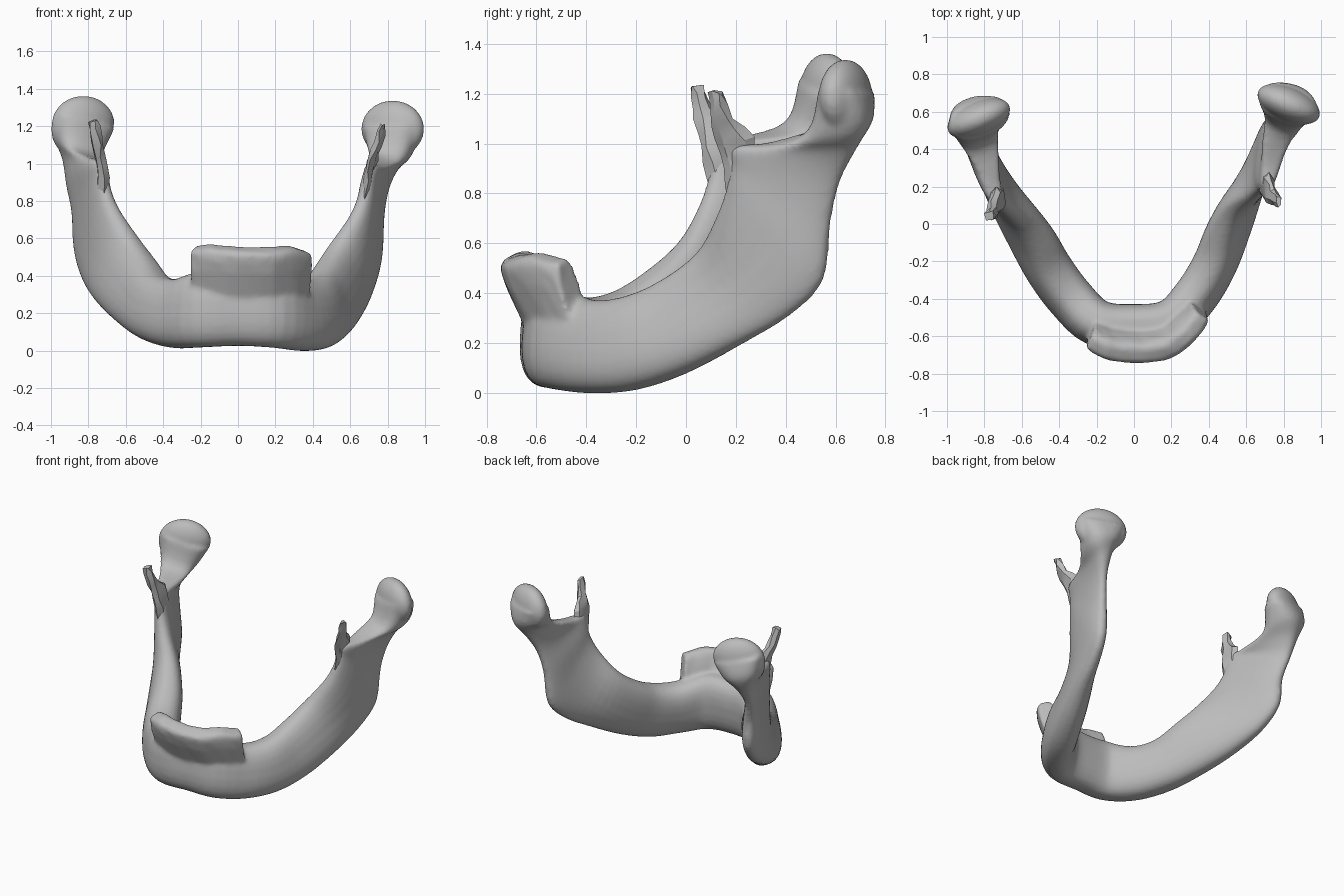
import bpy, bmesh, math, random
from mathutils import Vector, Matrix

random.seed(4)
cube = bpy.data.objects.get("Cube")
if cube:
    bpy.data.objects.remove(cube)

bone = bpy.data.materials.new("bone_grey")
bone.use_nodes = True
bone.diffuse_color = (0.5, 0.5, 0.5, 1)
bone.node_tree.nodes["Principled BSDF"].inputs["Base Color"].default_value = (0.5, 0.5, 0.5, 1)


def clamp(v):
    return max(0.0, min(1.0, v))


def to_right(p):
    """Mirror a point to the right side, whose lower edge is wider and higher."""
    edge = max(0.3, 1 - clamp((p.z - p.y - 0.35) / 0.35))
    flare = 0.12 * edge * clamp((p.y + 0.5) / 0.85) * (1 - clamp((p.z - 0.9) / 0.3))
    lift = 0.07 * edge * clamp((p.y + 0.6) / 0.5) * (1 - clamp((p.z - 0.45) / 0.4))
    side = clamp(p.x / 0.5)
    return Vector((-p.x - flare, p.y - 0.075 * side * clamp(p.z / 0.6),
                   p.z + side * (lift + 0.025 * clamp(p.z / 1.1))))


def section(row):
    """Row: lower edge point, upper edge point, thickness."""
    return Vector(row[:3]), Vector(row[3:6]), row[6]


def right_section(s):
    return to_right(s[0]), to_right(s[1]), s[2] * 1.08


def spline(a, b, c, d, t):
    return 0.5 * (2 * b + (c - a) * t + (2 * a - 5 * b + 4 * c - d) * t**2
                  + (3 * b - a - 3 * c + d) * t**3)


def refine(sections, steps):
    out = []
    for i in range(len(sections) - 1):
        four = [sections[max(0, min(len(sections) - 1, i + k))] for k in (-1, 0, 1, 2)]
        for j in range(steps):
            out.append([spline(*values, j / steps) for values in zip(*four)])
    return out + [sections[-1]]


def loft(bm, sections, sides, power, jitter=0.0):
    """Skin rounded slabs that stretch from lower to upper edge points."""
    mids = [(s[0] + s[1]) / 2 for s in sections]
    rings = []
    for i, (low, high, thick) in enumerate(sections):
        along = mids[min(i + 1, len(mids) - 1)] - mids[max(i - 1, 0)]
        half = (high - low) / 2
        side = half.cross(along).normalized() * thick / 2
        ring = []
        for k in range(sides):
            a = math.tau * (k + 0.5) / sides
            u, v = (math.copysign(abs(f) ** power, f) for f in (math.sin(a), math.cos(a)))
            noise = Vector([random.uniform(-jitter, jitter) for _ in range(3)])
            ring.append(bm.verts.new(mids[i] + half * u + side * v + noise))
        rings.append(ring)
    faces = []
    for r, q in zip(rings, rings[1:]):
        for k in range(sides):
            n = (k + 1) % sides
            faces.append(bm.faces.new((r[k], r[n], q[n], q[k])))
    faces += [bm.faces.new(rings[0]), bm.faces.new(rings[-1])]
    bmesh.ops.recalc_face_normals(bm, faces=faces)


def finish(bm, name, angle):
    bmesh.ops.recalc_face_normals(bm, faces=bm.faces)
    mesh = bpy.data.meshes.new(name)
    bm.to_mesh(mesh)
    bm.free()
    mesh.materials.append(bone)
    obj = bpy.data.objects.new(name, mesh)
    bpy.context.collection.objects.link(obj)
    bpy.ops.object.select_all(action="DESELECT")
    obj.select_set(True)
    bpy.context.view_layer.objects.active = obj
    bpy.ops.object.shade_smooth_by_angle(angle=math.radians(angle))
    return obj


# Jawbone: one sweep from the right joint, round the chin, to the left joint
half_jaw = [section(r) for r in (
    (0, -.56, .025, 0, -.53, .42, .23),
    (.2, -.54, .015, .19, -.5, .42, .23),
    (.35, -.41, 0, .31, -.36, .37, .23),
    (.46, -.22, .01, .4, -.22, .39, .23),
    (.56, -.02, .075, .44, -.07, .46, .21),
    (.64, .2, .185, .51, .06, .57, .18),
    (.69, .41, .305, .62, .13, .72, .15),
    (.73, .55, .45, .67, .165, .83, .13),
    (.745, .58, .68, .69, .18, .92, .115),
    (.775, .62, .85, .71, .19, .99, .11),
    (.815, .685, .98, .73, .32, 1, .15),
    (.85, .745, 1.09, .785, .49, 1.05, .24),
    (.86, .735, 1.2, .79, .55, 1.2, .32),
)]
whole = [right_section(s) for s in reversed(half_jaw[1:])] + half_jaw
bm = bmesh.new()
loft(bm, refine(whole, 4), 24, 0.8)

# Joint heads: flattened knobs on the top of each neck
for flip in (False, True):
    place = (Matrix.Translation((.827, .64, 1.185)) @ Matrix.Rotation(math.radians(-23), 4, "Z")
             @ Matrix.Diagonal((.18, .09, .153, 1)))
    knob = bmesh.ops.create_uvsphere(bm, u_segments=24, v_segments=14, radius=1, matrix=place)
    if flip:
        for v in knob["verts"]:
            v.co = to_right(v.co)

# Tooth ridge: worn block leaning forward over the chin, fused to the jaw
ridge = [section(r) for r in (
    (-.22, -.49, .18, -.24, -.63, .555, .12),
    (-.13, -.52, .18, -.15, -.68, .56, .14),
    (0, -.53, .18, 0, -.705, .545, .14),
    (.16, -.51, .18, .17, -.685, .545, .14),
    (.27, -.45, .18, .29, -.595, .555, .14),
    (.33, -.39, .18, .365, -.495, .53, .12),
)]
loft(bm, refine(ridge, 3), 16, 0.5, 0.004)

jaw = finish(bm, "jawbone", 50)
remesh = jaw.modifiers.new("fuse", "REMESH")
remesh.mode = "VOXEL"
remesh.voxel_size = 0.013
remesh.use_smooth_shade = True
soften = jaw.modifiers.new("soften", "SMOOTH")
soften.factor = 0.5
soften.iterations = 7

# Front spikes of the upright branches: thin, ragged blades
blade = [section(r) for r in (
    (.69, .3, .8, .675, .18, .77, .06),
    (.7, .28, .94, .69, .145, .9, .06),
    (.725, .27, 1.03, .715, .12, 1.02, .05),
    (.75, .19, 1.1, .745, .1, 1.12, .05),
    (.78, .145, 1.2, .77, .095, 1.21, .04),
)]
for name, convert in (("left_front_spike", lambda s: s), ("right_front_spike", right_section)):
    bm = bmesh.new()
    loft(bm, refine([convert(s) for s in blade], 2), 6, 0.8, 0.009)
    finish(bm, name, 25)
